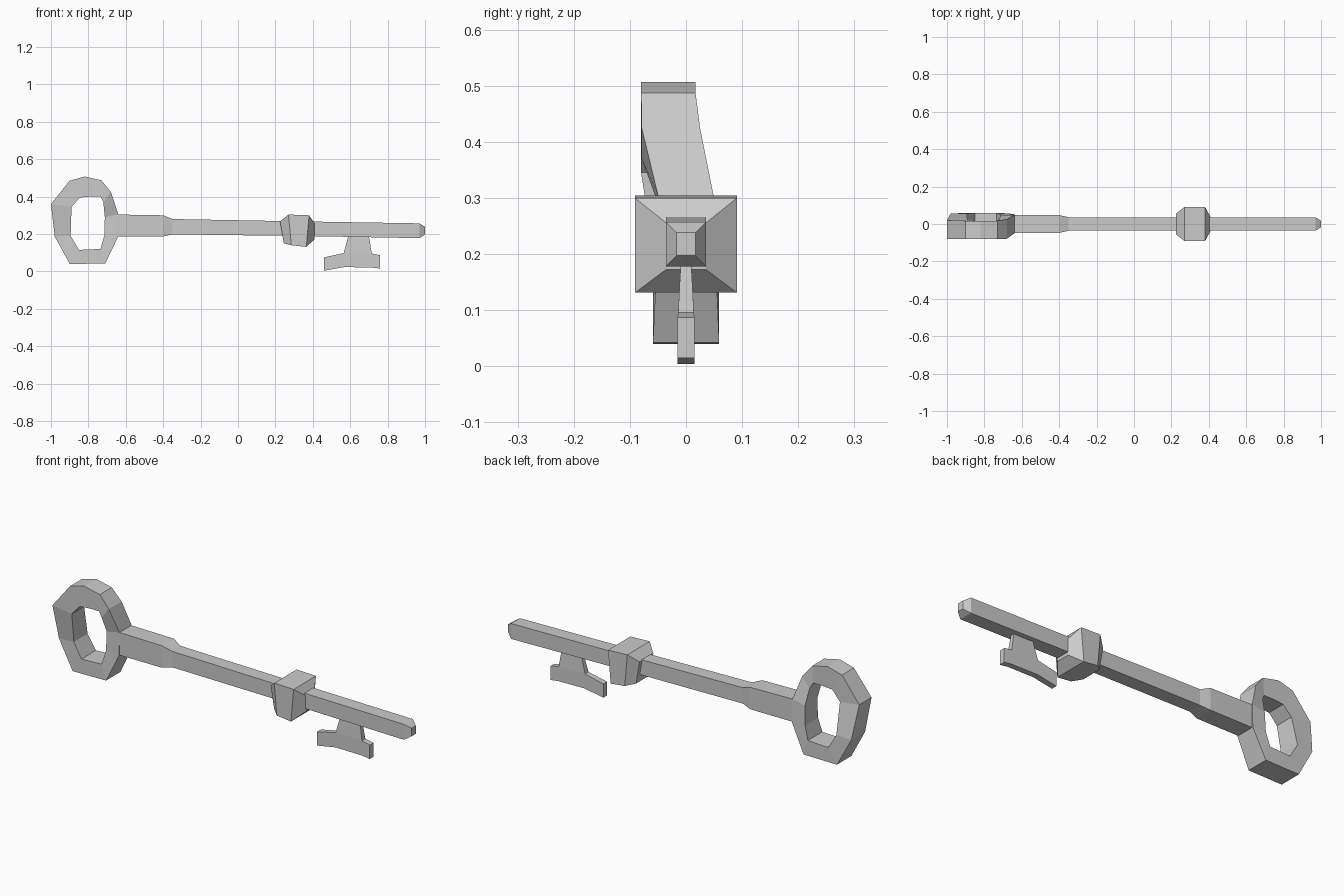
import bpy

if "Cube" in bpy.data.objects:
    bpy.data.objects.remove(bpy.data.objects["Cube"])


def make(name, verts, faces):
    mesh = bpy.data.meshes.new(name)
    mesh.from_pydata(verts, [], faces)
    mesh.validate()
    obj = bpy.data.objects.new(name, mesh)
    bpy.context.collection.objects.link(obj)
    # consistent outward normals
    bpy.context.view_layer.objects.active = obj
    obj.select_set(True)
    bpy.ops.object.mode_set(mode='EDIT')
    bpy.ops.mesh.select_all(action='SELECT')
    bpy.ops.mesh.normals_make_consistent(inside=False)
    bpy.ops.object.mode_set(mode='OBJECT')
    obj.select_set(False)
    return obj


def bridge(n, count, closed):
    """Quads between consecutive rings of n points."""
    steps = count if closed else count - 1
    return [(a * n + i, a * n + (i + 1) % n,
             (a + 1) % count * n + (i + 1) % n, (a + 1) % count * n + i)
            for a in range(steps) for i in range(n)]


def square_loft(name, stations, cap_start=True, cap_end=True):
    """Stations: x at top, x at bottom, half width, bottom z, top z."""
    verts = []
    for xt, xb, w, z0, z1 in stations:
        verts += [(xb, -w, z0), (xb, w, z0), (xt, w, z1), (xt, -w, z1)]
    faces = bridge(4, len(stations), False)
    n = len(verts)
    if cap_start:
        faces.append((3, 2, 1, 0))
    if cap_end:
        faces.append((n - 4, n - 3, n - 2, n - 1))
    return make(name, verts, faces)


# Ring handle: outer x, z / inner x, z / front y, back y
bow = [
    (-1.00, .36, -.89, .345, -.080, .020),
    (-.90, .485, -.845, .395, -.080, .017),
    (-.82, .507, -.79, .40, -.080, .017),
    (-.73, .487, -.735, .40, -.080, .017),
    (-.68, .425, -.72, .37, -.079, .025),
    (-.64, .305, -.712, .29, -.050, .049),
    (-.64, .187, -.715, .19, -.052, .053),
    (-.71, .042, -.735, .12, -.059, .059),
    (-.90, .04, -.85, .115, -.059, .059),
    (-.98, .187, -.895, .19, -.056, .056),
]
verts = []
for ox, oz, ix, iz, y0, y1 in bow:
    verts += [(ox, y0, oz), (ox, y1, oz), (ix, y1, iz), (ix, y0, iz)]
make("ring_handle", verts, bridge(4, len(bow), True))

# Shaft with thicker neck and bevelled tip
square_loft("shaft", [
    (-.645, -.645, .048, .187, .304),
    (-.40, -.40, .048, .187, .300),
    (-.35, -.35, .036, .198, .280),
    (.30, .30, .036, .190, .268),
    (.97, .97, .036, .178, .257),
    (1.0, 1.0, .017, .197, .238),
], cap_start=False)

# Collar block
square_loft("collar", [
    (.225, .245, .056, .150, .267),
    (.27, .285, .091, .140, .304),
    (.38, .365, .091, .131, .300),
    (.41, .41, .036, .172, .256),
])

# Bit: outline in x, z with half thickness
bit = [(.59, .19, .009), (.70, .19, .009), (.715, .096, .014),
       (.76, .087, .015), (.76, .015, .015), (.715, .021, .015),
       (.567, .023, .015), (.46, .004, .015), (.46, .075, .015),
       (.565, .098, .014)]
n = len(bit)
verts = [(x, s * t, z) for s in (-1, 1) for x, z, t in bit]
plates = [(0, 1, 2, 9), (2, 3, 4, 5), (9, 2, 5, 6), (9, 6, 7, 8)]
faces = plates + [tuple(i + n for i in reversed(f)) for f in plates]
make("bit", verts, faces + bridge(n, 2, False))
